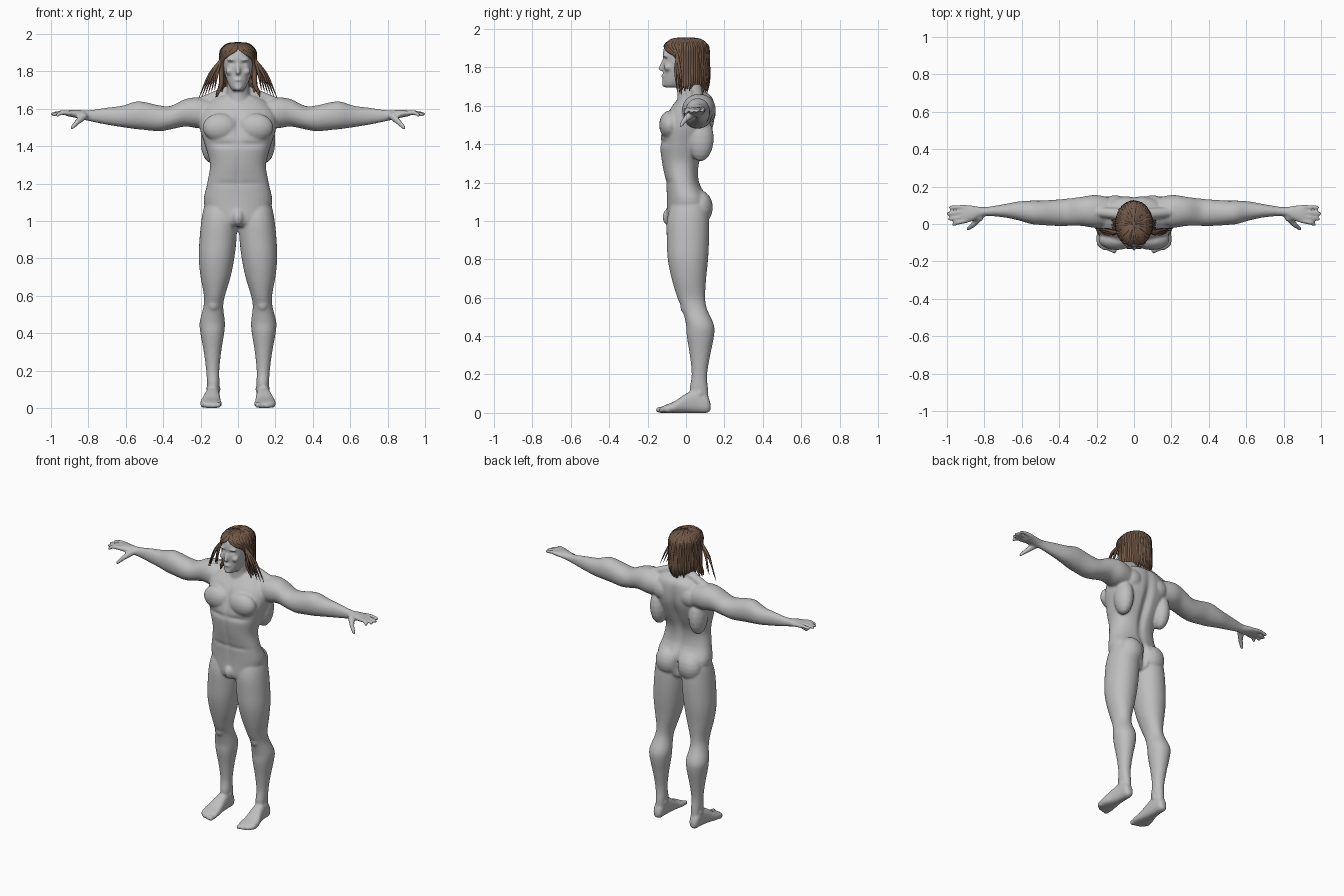
import bpy, bmesh, math, random
from mathutils import Matrix, Vector

random.seed(4)
scene = bpy.context.scene
if "Cube" in bpy.data.objects:
    bpy.data.objects.remove(bpy.data.objects["Cube"])


def material(name, rgb):
    mat = bpy.data.materials.new(name)
    mat.use_nodes = True
    mat.diffuse_color = (*rgb, 1)
    mat.node_tree.nodes["Principled BSDF"].inputs["Base Color"].default_value = (*rgb, 1)
    return mat


skin = material("skin grey", (0.52, 0.52, 0.52))
brown = material("hair brown", (0.17, 0.10, 0.065))


def smooth_rows(rows, steps=4):
    """Catmull-Rom interpolation through rows of numbers."""
    out = []
    for i in range(len(rows) - 1):
        quad = [rows[max(i - 1, 0)], rows[i], rows[i + 1], rows[min(i + 2, len(rows) - 1)]]
        for k in range(steps):
            t = k / steps
            out.append([b + 0.5 * t * (c - a + t * (2 * a - 5 * b + 4 * c - d + t * (3 * (b - c) + d - a)))
                        for a, b, c, d in zip(*quad)])
    return out + [list(rows[-1])]


def bridge(bm, rings):
    """Closed skin over rings of points."""
    rings = [[bm.verts.new(co) for co in ring] for ring in rings]
    for low, high in zip(rings, rings[1:]):
        for i in range(len(low)):
            bm.faces.new((low[i - 1], low[i], high[i], high[i - 1]))
    bm.faces.new(rings[0])
    bm.faces.new(rings[-1])


def loft(bm, rows, axis, side=1, power=0.9, sides=32):
    """Rows are (position, low a, high a, low b, high b) along an axis."""
    rings = []
    for s, a0, a1, b0, b1 in smooth_rows(rows):
        ring = []
        for i in range(sides):
            c, n = math.cos(math.tau * i / sides), math.sin(math.tau * i / sides)
            co = [(a0 + a1) / 2 + (a1 - a0) / 2 * math.copysign(abs(c) ** power, c),
                  (b0 + b1) / 2 + (b1 - b0) / 2 * math.copysign(abs(n) ** power, n)]
            co.insert(axis, s)
            ring.append((co[0] * side, co[1], co[2]))
        rings.append(ring)
    bridge(bm, rings)


def capsule(bm, place, r0=1, r1=1, length=0, sides=20, steps=5):
    """Round-ended cone along local z; a sphere when it has no length."""
    rings = []
    for i in range(2 * steps):
        a = math.pi * (i + 0.3) / (2 * steps - 0.4)
        r, base = (r0, 0) if i < steps else (r1, length)
        rings.append([place @ Vector((r * math.sin(a) * math.cos(math.tau * k / sides),
                                      r * math.sin(a) * math.sin(math.tau * k / sides),
                                      base - r * math.cos(a))) for k in range(sides)])
    bridge(bm, rings)


def blob(bm, centre, radii, side=1):
    x, y, z = centre
    capsule(bm, Matrix.Translation((x * side, y, z)) @ Matrix.Diagonal((*radii, 1)))


def limb(bm, p, q, r0, r1, side=1):
    p, q = [Vector((v[0] * side, v[1], v[2])) for v in (p, q)]
    turn = (q - p).to_track_quat("Z", "Y").to_matrix().to_4x4()
    capsule(bm, Matrix.Translation(p) @ turn, r0, r1, (q - p).length, 12, 4)


def finish(data, name, mat, voxel=0):
    """Evaluate, fuse when asked, and shade smooth."""
    source = bpy.data.objects.new("source", data)
    scene.collection.objects.link(source)
    if voxel:
        fuse = source.modifiers.new("fuse", "REMESH")
        fuse.mode, fuse.voxel_size = "VOXEL", voxel
        source.modifiers.new("soften", "SMOOTH").iterations = 4
    graph = bpy.context.evaluated_depsgraph_get()
    mesh = bpy.data.meshes.new_from_object(source.evaluated_get(graph))
    bpy.data.objects.remove(source)
    mesh.materials.clear()
    mesh.materials.append(mat)
    mesh.shade_smooth()
    result = bpy.data.objects.new(name, mesh)
    scene.collection.objects.link(result)
    return result


bm = bmesh.new()
# Torso, neck and head: height, half width, front, back
torso = [(.97, .06, -.08, .07), (1, .14, -.1, .1), (1.1, .183, -.1, .12), (1.2, .165, -.105, .07),
         (1.3, .15, -.125, .07), (1.4, .175, -.135, .11), (1.5, .205, -.12, .145),
         (1.58, .2, -.085, .15), (1.64, .15, -.04, .14), (1.67, .09, -.02, .11)]
neck = [(1.58, .075, -.05, .12), (1.65, .066, -.045, .1), (1.7, .06, -.045, .075), (1.78, .06, -.05, .07)]
head = [(1.695, .026, -.11, -.03), (1.71, .04, -.12, .0), (1.74, .055, -.122, .04), (1.78, .069, -.118, .07),
        (1.83, .079, -.12, .09), (1.88, .082, -.12, .1), (1.92, .073, -.105, .09), (1.95, .04, -.06, .05)]
for rows, power in ((torso, .85), (neck, 1), (head, .95)):
    loft(bm, [(z, -w, w, f, b) for z, w, f, b in rows], 2, power=power)
# Nose, lips, chin and groin
limb(bm, (0, -.113, 1.84), (0, -.133, 1.793), .009, .012)
blob(bm, (0, -.118, 1.752), (.024, .012, .011))
blob(bm, (0, -.112, 1.713), (.022, .014, .016))
blob(bm, (0, -.09, 1.02), (.032, .032, .045))

# Leg: height, inner, outer, front, back
leg = [(.04, .105, .16, .04, .12), (.12, .099, .165, .02, .115), (.2, .1, .17, .03, .11),
       (.3, .09, .183, .02, .126), (.4, .074, .201, .004, .146), (.46, .07, .205, 0, .145),
       (.54, .079, .185, -.02, .11), (.6, .07, .182, -.045, .1), (.7, .04, .2, -.075, .105),
       (.8, .02, .21, -.095, .115), (.9, .008, .206, -.1, .12), (1, .005, .196, -.1, .12),
       (1.08, .02, .18, -.08, .11), (1.14, .05, .15, -.05, .08)]
# Foot: depth, inner, outer, bottom, top
foot = [(-.14, .1, .165, 0, .025), (-.11, .086, .198, 0, .04), (-.06, .09, .2, 0, .06),
        (0, .096, .182, 0, .1), (.06, .1, .17, 0, .12), (.11, .105, .165, 0, .09), (.128, .12, .15, .015, .05)]
# Arm and palm: reach, front, back, bottom, top
arm = [(.08, 0, .13, 1.5, 1.63), (.2, -.02, .155, 1.495, 1.66), (.28, -.01, .145, 1.505, 1.652),
       (.36, -.01, .135, 1.49, 1.615), (.42, -.01, .13, 1.48, 1.618), (.5, -.005, .125, 1.487, 1.636),
       (.55, 0, .125, 1.492, 1.638), (.62, .02, .12, 1.502, 1.616), (.7, .036, .105, 1.515, 1.606),
       (.8, .042, .09, 1.535, 1.592), (.86, .016, .098, 1.55, 1.594), (.91, .004, .102, 1.56, 1.592),
       (.925, .012, .095, 1.566, 1.587)]
# Finger tips, from index to little
tips = [(.965, -.002), (.985, .026), (.992, .055), (.982, .088)]
# Muscle masses and face forms: centre, radii
muscles = [((.095, -.085, 1.5), (.095, .055, .075)), ((.235, .068, 1.582), (.065, .085, .078)),
           ((.145, .075, 1.43), (.055, .07, .12)), ((.085, .07, 1.07), (.082, .07, .09)),
           ((.132, .01, .555), (.036, .04, .045)), ((.032, -.107, 1.862), (.03, .016, .008)),
           ((.042, -.095, 1.8), (.026, .02, .02)), ((.1, .085, 1.56), (.075, .07, .075)),
           ((.132, .07, .1), (.041, .025, .025))]

for side in (1, -1):
    loft(bm, leg, 2, side, 0.95)
    loft(bm, foot, 1, side, 0.8)
    loft(bm, arm, 0, side, 0.95)
    for centre, radii in muscles:
        blob(bm, centre, radii, side)
    # Slope from neck to shoulder
    limb(bm, (.04, .05, 1.695), (.2, .065, 1.637), .035, .026, side)
    for i, (x, y) in enumerate(tips):
        knuckle = (.9, .016 + .025 * i, 1.577)
        middle = (.945, (y + knuckle[1]) / 2, 1.58)
        limb(bm, knuckle, middle, .0135, .012, side)
        limb(bm, middle, (x, y, 1.566 + .003 * i), .012, .0105, side)
    # Thumb
    limb(bm, (.825, .035, 1.56), (.86, -.005, 1.528), .021, .015, side)
    limb(bm, (.86, -.005, 1.528), (.887, -.025, 1.499), .015, .011, side)
    # Toes
    for i in range(5):
        x, r = .106 + .021 * i, .016 if i == 0 else .012 - .001 * i
        limb(bm, (x, -.09, .02), (x, -.142 + .003 * i * i, r), r, r, side)

bmesh.ops.recalc_face_normals(bm, faces=bm.faces)
mesh = bpy.data.meshes.new("body_parts")
bm.to_mesh(mesh)
bm.free()
body = finish(mesh, "body", skin, 0.0075)

# Sculpted hollows: centre, radii, push along depth
hollows = [((.032, -.12, 1.843), (.017, .04, .011), .011), ((0, -.125, 1.745), (.022, .03, .005), .004),
           ((0, -.13, 1.52), (.016, .06, .08), .012), ((0, -.12, 1.25), (.014, .05, .13), .006),
           ((.08, -.13, 1.41), (.09, .05, .016), .008), ((.07, -.12, 1.2), (.1, .05, .016), .005),
           ((0, .12, 1.38), (.025, .08, .2), -.024), ((0, .13, 1.06), (.015, .06, .08), -.03)]
for vert in body.data.vertices:
    x, y, z = abs(vert.co.x), vert.co.y, vert.co.z
    if x < .25 and z > .9:
        for (cx, cy, cz), (rx, ry, rz), push in hollows:
            vert.co.y += push * math.exp(-((x - cx) / rx) ** 2 - ((y - cy) / ry) ** 2 - ((z - cz) / rz) ** 2)

# Hair cap under the locks
bm = bmesh.new()
blob(bm, (0, 0, 1.84), (.09, .113, .113))
bmesh.ops.recalc_face_normals(bm, faces=bm.faces)
centres = {f: f.calc_center_median() for f in bm.faces}
bald = [f for f, c in centres.items() if c.z < 1.9 and (c.y < -.02 or c.z < 1.74)]
bmesh.ops.delete(bm, geom=bald, context="FACES")
mesh = bpy.data.meshes.new("cap")
bm.to_mesh(mesh)
bm.free()
finish(mesh, "hair_cap", brown)

# Long locks from the crown, the front ones swept to the sides
curve = bpy.data.curves.new("locks", "CURVE")
curve.dimensions = "3D"
curve.bevel_depth = 0.012
curve.bevel_resolution = 1
curve.use_fill_caps = True


def strand(rows):
    points = smooth_rows(rows)
    spline = curve.splines.new("POLY")
    spline.points.add(len(points) - 1)
    for point, (x, y, z, r) in zip(spline.points, points):
        point.co = (x, y, z, 1)
        point.radius = max(r, 0.05)


count = 60
for i in range(count):
    t = (i + 0.5) / count * math.tau - math.pi
    flare = 1.3 if abs(t) < 1.8 else 0.95
    path = [(.1, 1.948, 0, .8), (.6, 1.94, 0, 1), (.92, 1.913, .1, 1), (1, 1.888, .45, .9), (1, 1.86, .8, .9),
            (1, 1.8, 1, 1), (1.02, 1.73, 1, .9), (flare, random.uniform(1.66, 1.69), 1, .2)]
    rows = []
    for reach, z, f, r in path:
        a = math.copysign(abs(t) + max(0, 1.35 - abs(t)) * f, t)
        wide = reach * random.uniform(.98, 1.03)
        rows.append((.09 * wide * math.sin(a), -.113 * min(wide, 1.03) * math.cos(a), z, r))
    strand(rows)
# Loose wisps falling onto the shoulders
for side in (1, -1):
    for i in range(6):
        x, y = .125 + .017 * i, -.045 + .012 * (i % 3)
        strand([(side * .07, -.05, 1.91, .4), (side * .092, -.045, 1.86, .7),
                (side * (.05 + x / 2), y - .01, 1.78, .6), (side * x, y, 1.7 - .009 * i, .1)])
finish(curve, "hair_locks", brown)
